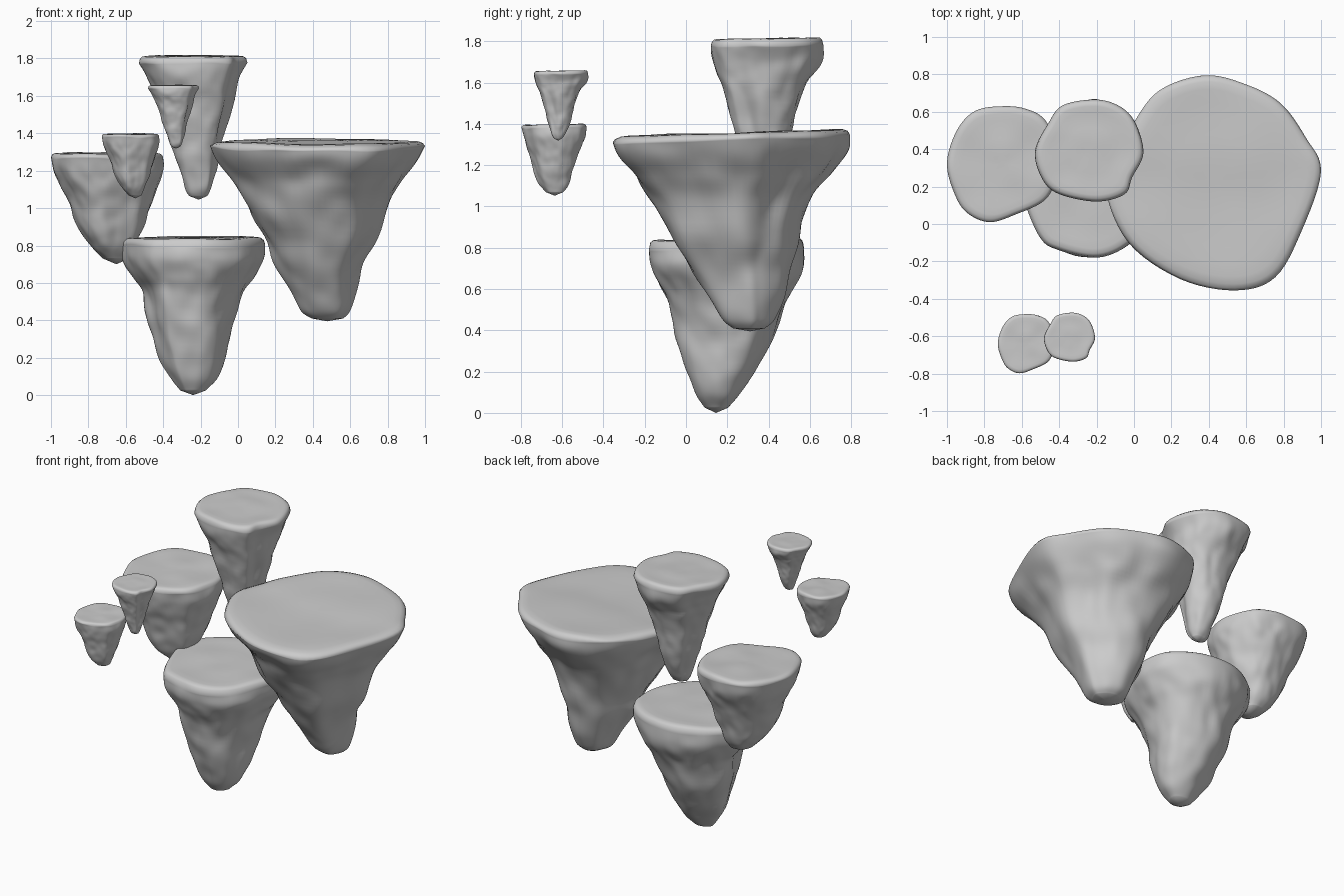
import bpy, bmesh, math
from mathutils import Vector, noise

if "Cube" in bpy.data.objects:
    bpy.data.objects.remove(bpy.data.objects["Cube"])

SEG, ROWS = 84, 44


def catmull(pts, t, closed=False):
    """Point on a smooth spline through pts, t from 0 to 1."""
    n = len(pts)
    f = t * (n if closed else n - 1)
    i = int(f) if closed else min(int(f), n - 2)
    u = f - i
    pick = (lambda k: pts[k % n]) if closed else (lambda k: pts[max(0, min(n - 1, k))])
    out = []
    for a, b, c, d in zip(pick(i - 1), pick(i), pick(i + 1), pick(i + 2)):
        out.append(0.5 * (2 * b + (c - a) * u + (2 * a - 5 * b + 4 * c - d) * u * u
                          + (3 * b - a - 3 * c + d) * u ** 3))
    return out


def island(name, outline, rings, top, tip, tilt, seed):
    """Floating rock: rim outline (x, y), rings (z, xmin, xmax, ymin, ymax) going down."""
    rim = [catmull(outline, k / SEG, True) for k in range(SEG)]
    lo = [min(p[a] for p in rim) for a in (0, 1)]
    hi = [max(p[a] for p in rim) for a in (0, 1)]
    unit = [((p[0] - lo[0]) / (hi[0] - lo[0]), (p[1] - lo[1]) / (hi[1] - lo[1])) for p in rim]
    size = rings[0][2] - rings[0][1]
    cx, cy = (rings[0][1] + rings[0][2]) / 2, (rings[0][3] + rings[0][4]) / 2
    off = Vector((seed * 7.3, seed * 3.1, seed * 5.7))
    bm = bmesh.new()
    rows = []

    # Top surface, from the centre out to the rounded rim
    z0 = rings[0][0]
    for s, h in ((0.15, .9), (0.3, .95), (0.45, .9), (0.6, .9), (0.75, .95),
                 (0.87, 1), (0.94, .92), (0.98, .6)):
        row = []
        for u, v in unit:
            x = cx + (rings[0][1] + u * size - cx) * s
            y = cy + (rings[0][3] + v * (rings[0][4] - rings[0][3]) - cy) * s
            q = Vector((x, y, 0)) * (3.2 / size) + off
            z = z0 + (top - z0) * h + tilt * (y - cy) + noise.noise(q) * 0.012 * size
            row.append(bm.verts.new((x, y, z)))
        rows.append(row)

    # Lumpy tapering sides
    for r in range(ROWS):
        t = r / (ROWS - 1)
        z, x0, x1, y0, y1 = catmull(rings, t)
        mx, my = (x0 + x1) / 2, (y0 + y1) / 2
        amp = size * min(1, t * 4) * (1 - 0.5 * t)
        row = []
        for u, v in unit:
            p = Vector((x0 + u * (x1 - x0), y0 + v * (y1 - y0), z))
            d = Vector((p.x - mx, p.y - my, 0)).normalized()
            q = Vector((p.x, p.y, p.z * 0.7)) / size
            lump = noise.noise(q * 5 + off) * 0.03 + noise.noise(q * 10 + off) * 0.017
            p += d * lump * amp
            rimness = max(0, 1 - t * 4)
            p.z += rimness * (tilt * (p.y - cy) + noise.noise(q * 3 + off) * 0.025 * size)
            row.append(bm.verts.new(p))
        rows.append(row)

    for a, b in zip(rows, rows[1:]):
        for k in range(SEG):
            j = (k + 1) % SEG
            bm.faces.new((a[k], b[k], b[j], a[j]))
    for row, z in ((rows[0], z0 + (top - z0) * .9), (rows[-1], tip)):
        c = sum((v.co for v in row), Vector()) / SEG
        c.z = sum(v.co.z for v in row) / SEG if row is rows[0] else z
        hub = bm.verts.new(c)
        for k in range(SEG):
            bm.faces.new((hub, row[k], row[(k + 1) % SEG]))
    bmesh.ops.recalc_face_normals(bm, faces=bm.faces)
    me = bpy.data.meshes.new(name)
    bm.to_mesh(me)
    bm.free()
    for f in me.polygons:
        f.use_smooth = True
    ob = bpy.data.objects.new(name, me)
    bpy.context.collection.objects.link(ob)
    return ob


def small_copy(src, name, anchor, target, scale):
    """Scaled copy whose anchor point lands on target."""
    ob = bpy.data.objects.new(name, src.data)
    ob.scale = scale
    ob.location = [t - s * a for t, s, a in zip(target, scale, anchor)]
    bpy.context.collection.objects.link(ob)


# Largest island, right
island("large_island",
       [(.99, .28), (.91, .46), (.78, .64), (.6, .74), (.38, .79), (.14, .71), (0, .53), (-.08, .36),
        (-.14, .18), (-.02, -.1), (.25, -.29), (.54, -.35), (.75, -.28), (.89, -.03)],
       [(1.325, -.15, 1, -.355, .795), (1.26, -.11, .96, -.33, .78), (1.15, -.03, .88, -.24, .69),
        (1.03, .03, .8, -.16, .61), (.83, .145, .73, -.05, .54), (.7, .2, .675, .02, .5),
        (.55, .28, .64, .11, .465), (.45, .33, .6, .18, .43), (.41, .39, .56, .23, .38)],
       1.355, .395, .04, 1)

# Lowest island, centre
island("low_island",
       [(.14, .25), (.09, .43), (-.08, .55), (-.3, .57), (-.5, .48), (-.62, .33), (-.59, .15),
        (-.5, -.07), (-.4, -.14), (-.19, -.18), (-.02, -.1), (.09, .07)],
       [(.81, -.63, .145, -.18, .57), (.73, -.62, .14, -.175, .565), (.63, -.56, .08, -.14, .53),
        (.54, -.51, .03, -.1, .49), (.37, -.475, -.03, -.05, .425), (.2, -.42, -.065, 0, .33),
        (.09, -.36, -.11, .04, .255), (.025, -.31, -.17, .09, .2)],
       .845, .0, .02, 2)

# Left island
left = island("left_island",
              [(-.41, .4), (-.48, .56), (-.58, .62), (-.7, .635), (-.85, .61), (-.95, .5), (-1, .32),
               (-.95, .14), (-.88, .05), (-.77, .01), (-.64, .05), (-.48, .13), (-.42, .26)],
              [(1.27, -1, -.4, .01, .63), (1.19, -.98, -.405, .03, .61), (1.05, -.915, -.45, .085, .545),
               (.9, -.855, -.51, .13, .49), (.8, -.79, -.55, .175, .46), (.73, -.72, -.58, .24, .41)],
              1.295, .7, .02, 3)

# Highest island
high = island("high_island",
              [(.05, .38), (.01, .54), (-.07, .63), (-.2, .67), (-.38, .64), (-.46, .54), (-.53, .39),
               (-.49, .24), (-.4, .16), (-.2, .12), (-.05, .16), (-.01, .25)],
              [(1.78, -.53, .05, .12, .665), (1.7, -.485, .01, .13, .65), (1.57, -.43, -.02, .18, .57),
               (1.38, -.37, -.08, .23, .52), (1.22, -.32, -.115, .27, .48),
               (1.11, -.285, -.145, .3, .43), (1.065, -.26, -.165, .33, .4)],
              1.815, 1.045, .02, 4)

# Two small distant islands reuse the left and high shapes
small_copy(left, "small_low_island", (-.7, .32, 1.3), (-.575, -.64, 1.4), (.51, .51, .58))
small_copy(high, "small_high_island", (-.24, .393, 1.82), (-.345, -.605, 1.66), (.47, .48, .44))
